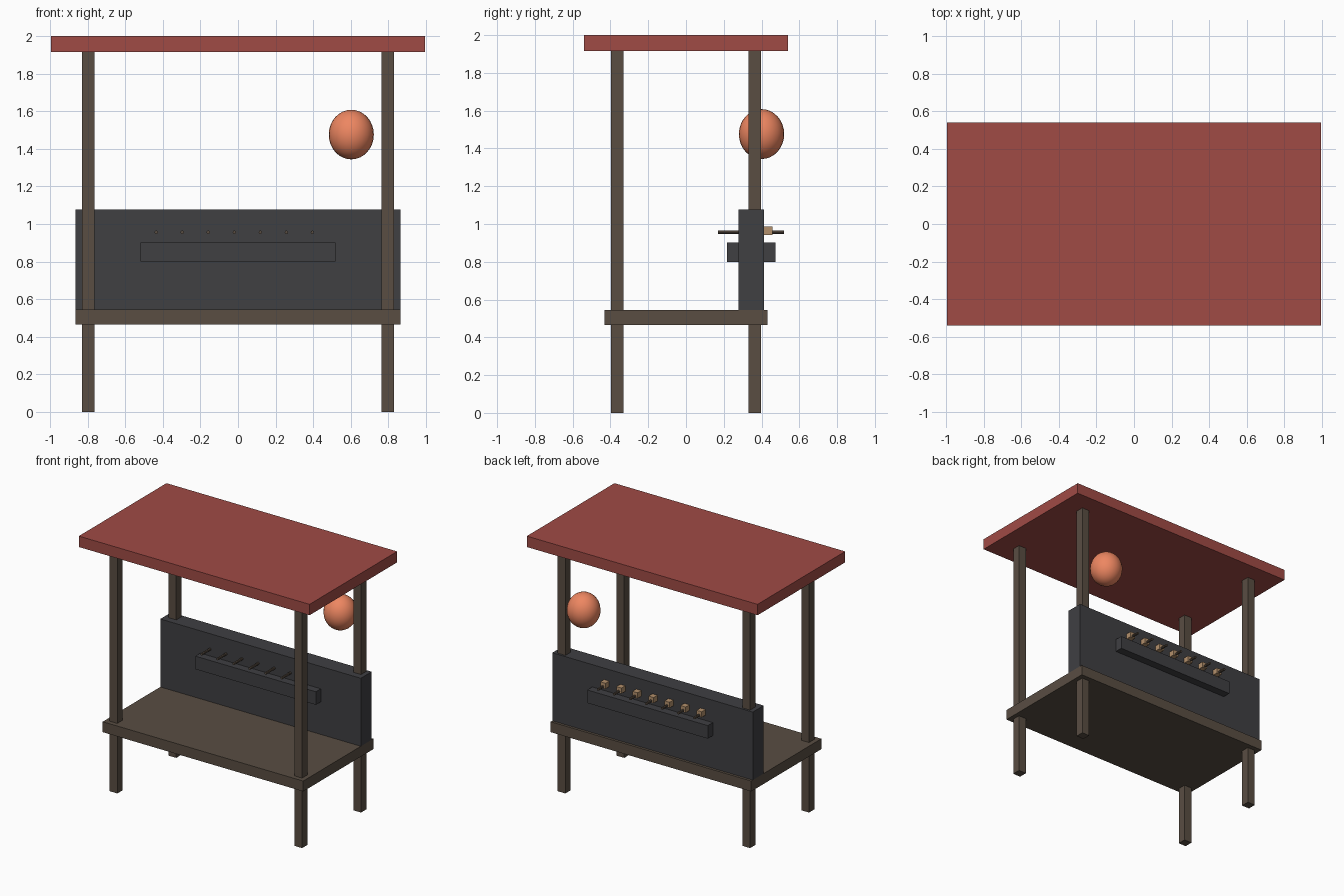
import bpy
import math

if "Cube" in bpy.data.objects:
    bpy.data.objects.remove(bpy.data.objects["Cube"])


def material(name, rgb):
    m = bpy.data.materials.new(name)
    m.diffuse_color = (*rgb, 1)
    m.use_nodes = True
    m.node_tree.nodes["Principled BSDF"].inputs["Base Color"].default_value = m.diffuse_color
    return m


WOOD = material("wood", (0.10, 0.075, 0.055))
RED = material("roof_red", (0.35, 0.07, 0.06))
DARK = material("charcoal", (0.05, 0.05, 0.055))
TAN = material("tan", (0.45, 0.28, 0.15))
ORANGE = material("lantern_orange", (0.85, 0.24, 0.12))


def finish(name, mat):
    ob = bpy.context.object
    ob.name = name
    ob.data.materials.append(mat)
    return ob


def box(name, x, y, z, mat):
    """Box from (min, max) ranges on each axis."""
    bpy.ops.mesh.primitive_cube_add(size=1, location=[sum(r) / 2 for r in (x, y, z)])
    ob = finish(name, mat)
    ob.scale = [r[1] - r[0] for r in (x, y, z)]
    bpy.ops.object.transform_apply(location=False, rotation=False)
    return ob


# Roof, deck and grill body
box("roof", (-0.995, 0.995), (-0.54, 0.54), (1.915, 2.0), RED)
box("counter", (-0.865, 0.865), (-0.432, 0.432), (0.465, 0.546), WOOD)
box("grill_body", (-0.865, 0.865), (0.278, 0.412), (0.546, 1.076), DARK)
box("grill_tray", (-0.52, 0.52), (0.217, 0.474), (0.80, 0.902), DARK)

# Corner posts
for side, sx in (("left", -0.797), ("right", 0.797)):
    for end, sy in (("front", -0.363), ("back", 0.363)):
        box(f"{end}_{side}_post", (sx - 0.033, sx + 0.033),
            (sy - 0.033, sy + 0.033), (0, 1.915), WOOD)

# Skewers through the body, each with a morsel on the back side
for i in range(7):
    x = -0.435 + i * 0.1385
    bpy.ops.mesh.primitive_cylinder_add(
        vertices=8, radius=0.0095, depth=0.35,
        location=(x, 0.345, 0.956), rotation=(math.pi / 2, 0, 0))
    finish(f"skewer_{i + 1}", WOOD)
    box(f"morsel_{i + 1}", (x - 0.022, x + 0.022), (0.40, 0.459), (0.943, 0.987), TAN)

# Hanging paper lantern
bpy.ops.mesh.primitive_uv_sphere_add(
    segments=24, ring_count=16, radius=0.12, location=(0.603, 0.4, 1.476))
lantern = finish("lantern", ORANGE)
lantern.scale.z = 1.1
bpy.ops.object.transform_apply(location=False, rotation=False)
bpy.ops.object.shade_smooth()
